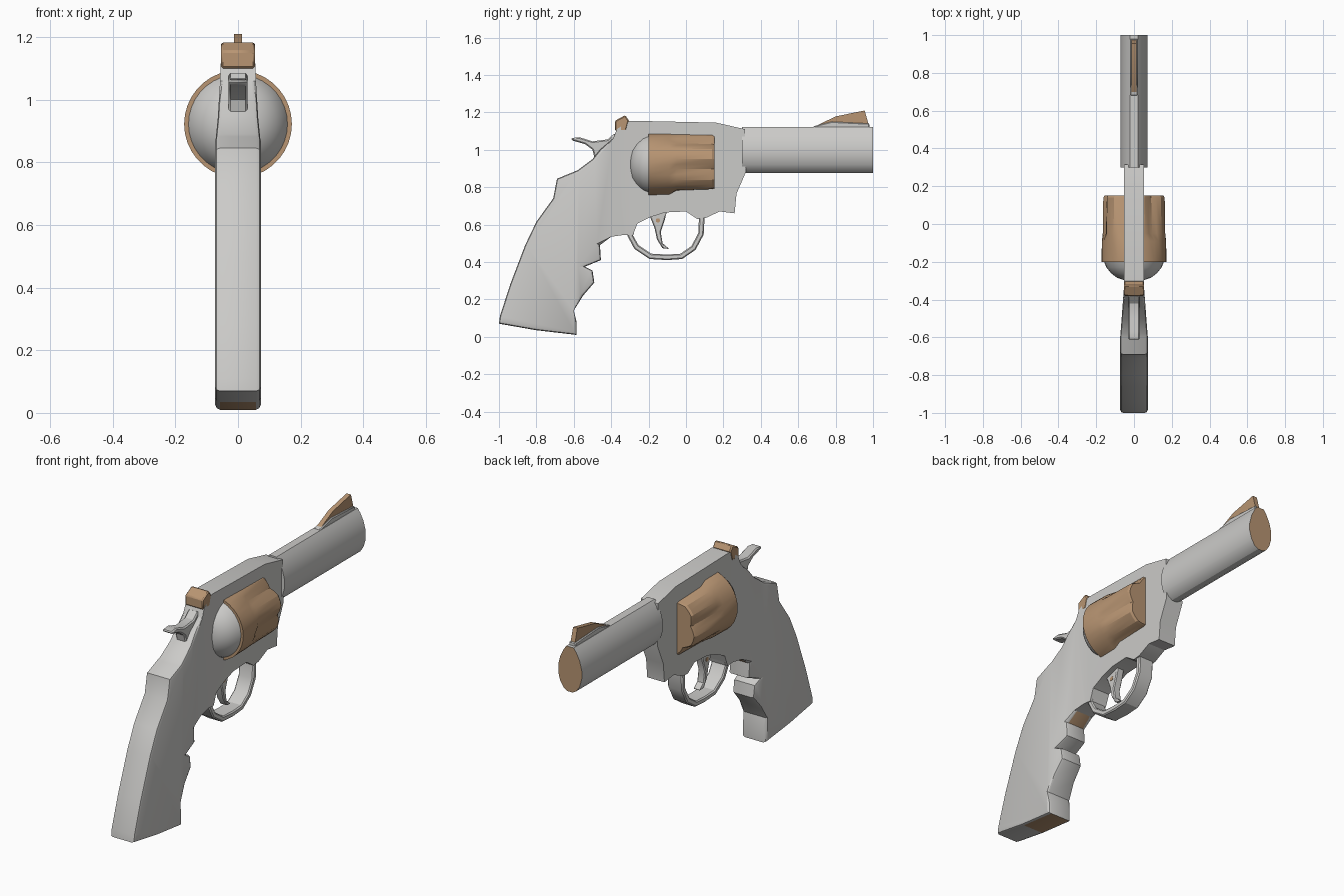
import bpy, bmesh, math
from mathutils import Vector

cube = bpy.data.objects.get("Cube")
if cube:
    bpy.data.objects.remove(cube, do_unlink=True)


def material(name, rgb):
    m = bpy.data.materials.new(name)
    m.use_nodes = True
    m.diffuse_color = (*rgb, 1)
    m.node_tree.nodes["Principled BSDF"].inputs["Base Color"].default_value = (*rgb, 1)
    return m


GREY = material("light grey", (0.60, 0.595, 0.58))
TAN = material("tan", (0.48, 0.30, 0.17))


def finish(bm, name, mats, bevel=0, segments=1):
    bmesh.ops.recalc_face_normals(bm, faces=bm.faces)
    mesh = bpy.data.meshes.new(name)
    bm.to_mesh(mesh)
    bm.free()
    for m in mats:
        mesh.materials.append(m)
    ob = bpy.data.objects.new(name, mesh)
    bpy.context.collection.objects.link(ob)
    if bevel:
        mod = ob.modifiers.new("soft edges", 'BEVEL')
        mod.width, mod.segments = bevel, segments
        mod.limit_method, mod.angle_limit = 'ANGLE', math.radians(50)
    bpy.ops.object.select_all(action='DESELECT')
    ob.select_set(True)
    bpy.context.view_layer.objects.active = ob
    bpy.ops.object.shade_smooth_by_angle(angle=math.radians(28))
    return ob


def slab(outline, half):
    """Side outline of (y, z) points, thickened evenly about x = 0."""
    bm = bmesh.new()
    face = bm.faces.new([bm.verts.new((-half, y, z)) for y, z in outline])
    new = bmesh.ops.extrude_face_region(bm, geom=[face])["geom"]
    bmesh.ops.translate(bm, verts=[v for v in new if isinstance(v, bmesh.types.BMVert)],
                        vec=(2 * half, 0, 0))
    return bm


def part(name, outline, half, mat, bevel=0):
    return finish(slab(outline, half), name, [mat], bevel)


def ribbon(path, thick):
    """Closed outline of constant thickness around an open path."""
    pts = [Vector(p) for p in path]
    sides = ([], [])
    for i, p in enumerate(pts):
        d = (pts[min(i + 1, len(pts) - 1)] - pts[max(i - 1, 0)]).normalized()
        n = Vector((-d.y, d.x)) * thick / 2
        sides[0].append(p + n)
        sides[1].append(p - n)
    return sides[0] + sides[1][::-1]


# frame and grip: one outline that widens towards the grip
back = [(-1, .07), (-.995, .11), (-.94, .28), (-.86, .49), (-.8, .615), (-.71, .74),
        (-.69, .845), (-.58, .89), (-.5, .95), (-.46, 1.0), (-.39, 1.06), (-.37, 1.11), (-.3, 1.155)]
front = [(.16, 1.145), (.315, 1.11), (.32, .88), (.27, .765), (.26, .66), (.18, .67), (.105, .635)]
guard_top = [(.06, .63), (0, .67), (-.11, .665), (-.19, .64), (-.26, .605), (-.285, .54)]
fingers = [(-.33, .545), (-.4, .535), (-.46, .49), (-.455, .41), (-.54, .375), (-.5, .355),
           (-.49, .29), (-.55, .22), (-.6, .14), (-.585, .08), (-.585, .01), (-.8, .035)]
bm = slab(back + front + guard_top + fingers, 1)
WIDE, NARROW = -.6, -.32
for y in (WIDE, NARROW):
    bmesh.ops.bisect_plane(bm, geom=bm.verts[:] + bm.edges[:] + bm.faces[:],
                           plane_co=(0, y, 0), plane_no=(0, 1, 0))
for v in bm.verts:
    t = min(1, max(0, (v.co.y - WIDE) / (NARROW - WIDE)))
    v.co.x *= .073 + (.052 - .073) * t
# bare patches under the top finger groove and on the butt
for f in bm.faces:
    c = f.calc_center_median()
    groove = -.47 < c.y < -.4 and .5 < c.z < .53
    butt = -.8 < c.y < -.58 and c.z < .035
    if abs(f.normal.x) < .5 and (groove or butt):
        f.material_index = 1
rim = [e for e in bm.edges if len(e.link_faces) == 2 and e.calc_face_angle(0) > .9
       and abs(e.verts[0].co.x - e.verts[1].co.x) < .06
       and sum(v.co.y for v in e.verts) / 2 < -.38]
bmesh.ops.bevel(bm, geom=rim, offset=.018, segments=2, profile=.5, affect='EDGES',
                clamp_overlap=True, material=0)
finish(bm, "frame_and_grip", [GREY, TAN])

# trigger guard and trigger
part("trigger_guard", ribbon([(.085, .65), (.08, .55), (.04, .475), (-.025, .43), (-.1, .425),
                              (-.19, .43), (-.265, .48), (-.298, .54), (-.28, .6)], .03),
     .045, GREY, .006)
part("trigger", [(-.2, .66), (-.1, .68), (-.115, .62), (-.135, .56), (-.125, .5), (-.09, .47),
                 (-.125, .472), (-.155, .52), (-.168, .58)], .022, GREY, .005)
part("trigger_pin", [(-.15 + .012 * math.cos(a), .622 + .012 * math.sin(a))
                     for a in [k * math.pi / 4 for k in range(8)]], .024, TAN)

# hammer
part("hammer", [(-.38, 1.09), (-.42, 1.055), (-.5, 1.045), (-.57, 1.067), (-.615, 1.062),
                (-.61, 1.05), (-.54, 1.03), (-.5, 1.0), (-.49, .96), (-.5, .93), (-.38, .95)],
     .03, GREY, .009)

# sights
part("rear_sight", [(-.38, 1.1), (-.38, 1.155), (-.325, 1.185), (-.305, 1.155), (-.32, 1.1)],
     .054, TAN, .006)
part("front_sight_base", [(.68, 1.11), (.68, 1.125), (.78, 1.15), (.98, 1.14), (.98, 1.11)],
     .02, GREY, .004)
part("front_sight", [(.7, 1.13), (.8, 1.178), (.955, 1.21), (.975, 1.14)], .013, TAN)

# barrel: narrow rib above, rounded below, with a tan muzzle face
half_section = [(.022, 1.122), (.038, 1.1), (.058, 1.06), (.071, 1.01), (.071, .965),
                (.058, .92), (.038, .89), (.015, .877)]
section = half_section + [(-x, z) for x, z in reversed(half_section)]
bm = bmesh.new()
face = bm.faces.new([bm.verts.new((x, .3, z)) for x, z in section])
new = bmesh.ops.extrude_face_region(bm, geom=[face])["geom"]
bmesh.ops.translate(bm, verts=[v for v in new if isinstance(v, bmesh.types.BMVert)], vec=(0, .7, 0))
for f in bm.faces:
    f.material_index = int(f.calc_center_median().y > .99)
finish(bm, "barrel", [GREY, TAN])

# cylinder: revolved rings, fluted towards the front
AXIS, SIDES = .922, 36


def revolve(name, rings, mat):
    """Rings of (y, radius, flute depth) joined into a closed body."""
    bm = bmesh.new()
    loops = []
    for y, r, depth in rings:
        loop = []
        for k in range(SIDES):
            a = math.tau * k / SIDES
            rr = r - depth * max(0, math.cos(6 * a + math.pi / 3))
            loop.append(bm.verts.new((rr * math.cos(a), y, AXIS + rr * math.sin(a))))
        loops.append(loop)
    for a, b in zip(loops, loops[1:]):
        for k in range(SIDES):
            j = (k + 1) % SIDES
            bm.faces.new((a[k], a[j], b[j], b[k]))
    bm.faces.new(loops[0])
    bm.faces.new(loops[-1])
    return finish(bm, name, [mat])


revolve("cylinder", [(-.2, .172, 0), (-.09, .17, 0), (-.05, .168, .02),
                     (.14, .165, .024), (.152, .158, .022)], TAN)
revolve("recoil_shield", [(-.298, .05, 0), (-.285, .09, 0), (-.26, .122, 0),
                          (-.23, .146, 0), (-.195, .16, 0)], GREY)
